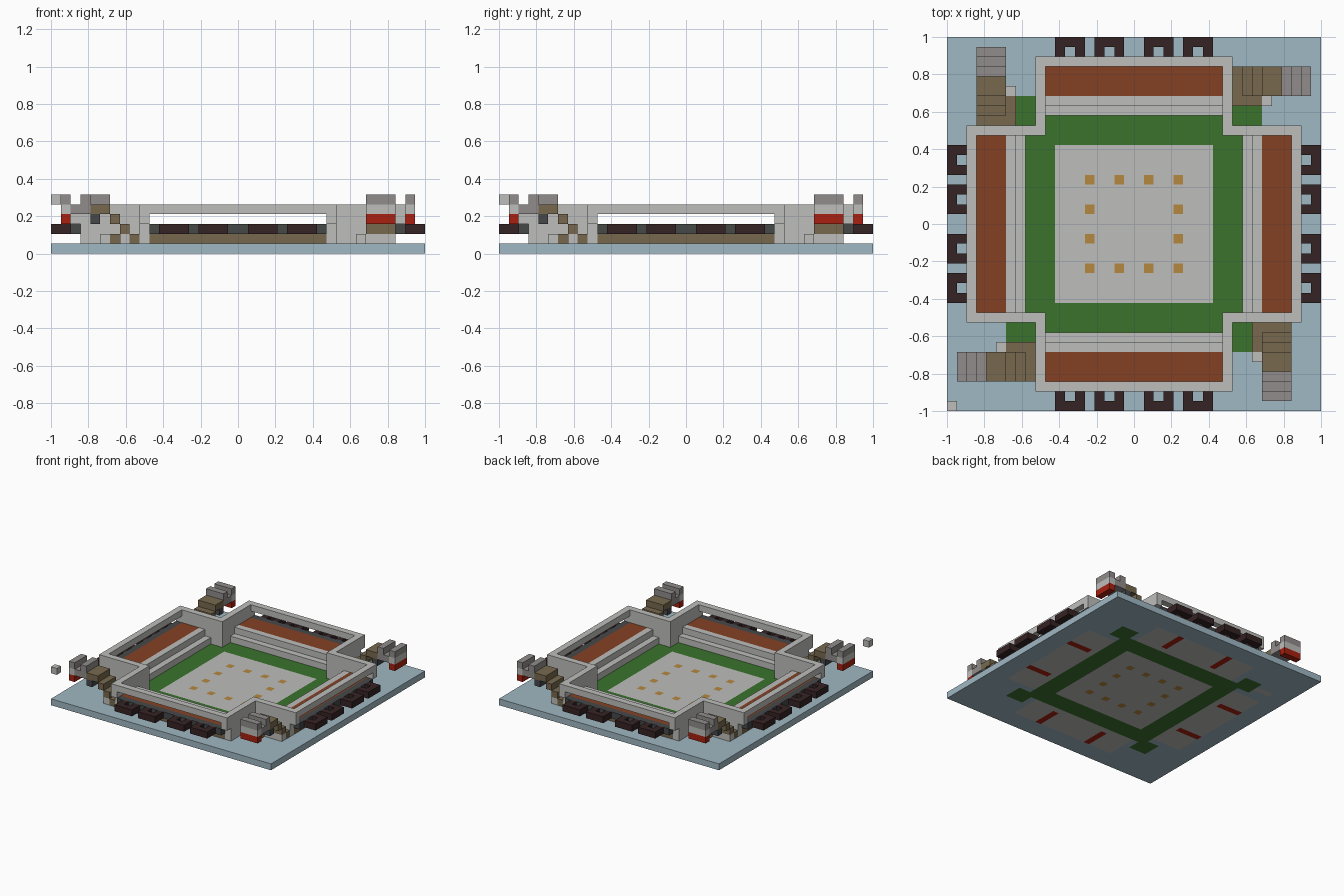
import bpy, bmesh
from math import pi
from mathutils import Matrix, Vector

U = 1 / 19  # one block

if "Cube" in bpy.data.objects:
    bpy.data.objects.remove(bpy.data.objects["Cube"], do_unlink=True)


def material(name, hex_code):
    rgb = [int(hex_code[i:i + 2], 16) / 255 for i in (0, 2, 4)]
    lin = [c / 12.92 if c < 0.04 else ((c + 0.055) / 1.055) ** 2.4 for c in rgb]
    m = bpy.data.materials.new(name)
    m.use_nodes = True
    m.diffuse_color = (*lin, 1)
    m.node_tree.nodes["Principled BSDF"].inputs["Base Color"].default_value = (*lin, 1)
    return m


BLUE = material("pale_blue", "a0b8c3")
GREEN = material("grass_green", "3a722c")
GREY = material("light_grey", "bebebc")
GOLD = material("gold", "b5883e")
RED = material("red", "a82010")
RUST = material("rust_orange", "844124")
MAROON = material("dark_maroon", "352223")
BROWN = material("stair_brown", "77694e")
DARK = material("dark_grey", "464849")
STONE = material("stone_grey", "918c8c")


def finish(name, bm, mats):
    mesh = bpy.data.meshes.new(name)
    bm.to_mesh(mesh)
    bm.free()
    for m in mats:
        mesh.materials.append(m)
    obj = bpy.data.objects.new(name, mesh)
    bpy.context.collection.objects.link(obj)
    return obj


def blocks(name, mat, boxes, turns=4):
    """Boxes (x0, x1, d0, d1, z0, z1) in blocks, d outward to the front, turned round z."""
    bm = bmesh.new()
    for k in range(turns):
        turn = Matrix.Rotation(k * pi / 2, 4, "Z")
        for x0, x1, d0, d1, z0, z1 in boxes:
            centre = Vector((x0 + x1, -d0 - d1, z0 + z1)) * U / 2
            size = Vector((x1 - x0, d1 - d0, z1 - z0)) * U
            bmesh.ops.create_cube(bm, size=1, matrix=turn @ Matrix.Translation(centre)
                                  @ Matrix.Diagonal((*size, 1)))
    return finish(name, bm, [mat])


# Ground slab, coloured block by block
GROUND = [BLUE, GREEN, GREY, GOLD, RED]


def ground_colour(x, y):
    far, near = max(abs(x), abs(y)), min(abs(x), abs(y))
    if far < 8:
        dot = far == 4.5 and near in (1.5, 4.5)
        return GOLD if dot else GREY
    if far < 11 or (far < 13 and near > 10):
        return GREEN
    if far < 16 and near < 9:
        return RED if far > 12 and near == 4.5 else GREY
    if -16 < x < -13 and y == 11.5:
        return GREY
    return BLUE


bm = bmesh.new()
bmesh.ops.create_grid(bm, x_segments=38, y_segments=38, size=1)
for f in bm.faces:
    c = f.calc_center_median() / U
    f.material_index = GROUND.index(
        ground_colour(round(c.x * 2) / 2, round(c.y * 2) / 2))
slab = finish("ground_slab", bm, GROUND)
solid = slab.modifiers.new("thickness", "SOLIDIFY")
solid.thickness = U
solid.offset = 1

# Stands: two steps, seating deck and its base
blocks("stand_steps", GREY, [(-9, 9, 11, 12, 1, 2), (-9, 9, 12, 13, 1, 3)])
blocks("stand_base", BROWN, [(-9, 9, 13, 16, 1, 2)])
blocks("seating_deck", RUST, [(-9, 9, 13, 16, 2, 3)])
blocks("rear_ledge", DARK, [(-9, 9, 16, 17, 2, 3)])

# Walls and top beam around the cross-shaped plan
walls = [(-10, 10, 16, 17, 4, 5)]
for x in (-10, 9):
    walls += [(x, x + 1, 9, 16, 1, 5), (x, x + 1, 16, 17, 3, 4)]
blocks("perimeter_walls", GREY, walls)

# Hollow balconies hung outside each stand
pods = []
for x in (-8, -4, 1, 5):
    pods += [(x, x + 3, 18, 19, 2, 3)]
    pods += [(x + i, x + i + 1, 17, 18, 2, 3) for i in (0, 2)]
blocks("balconies", MAROON, pods)

# Corner stairs climbing outward to a floating lookout
steps = [(13, 16, 10 + i, 11 + i, 1 + i, 2 + i) for i in range(3)]
blocks("corner_stairs", BROWN, steps + [(13, 16, 13, 15, 4, 5), (12, 13, 10, 13, 1, 2)])
blocks("stair_supports", GREY, [(13, 16, 11, 12, 1, 2), (12, 13, 13, 14, 1, 2)])
blocks("landing_brackets", DARK, [(13, 16, 14, 15, 3, 4)])
blocks("lookout_floor", GREY, [(13, 16, 17, 18, 4, 5)])
blocks("lookout_parapets", STONE, [(13, 16, 15, 16, 4, 6), (13, 16, 16, 17, 4, 5),
                                   (13, 16, 17, 18, 5, 6)])
blocks("lookout_band", RED, [(13, 16, 17, 18, 3, 4)])

# Single floating block over one corner
blocks("corner_block", GREY, [(-19, -18, 18, 19, 5, 6)], turns=1)
